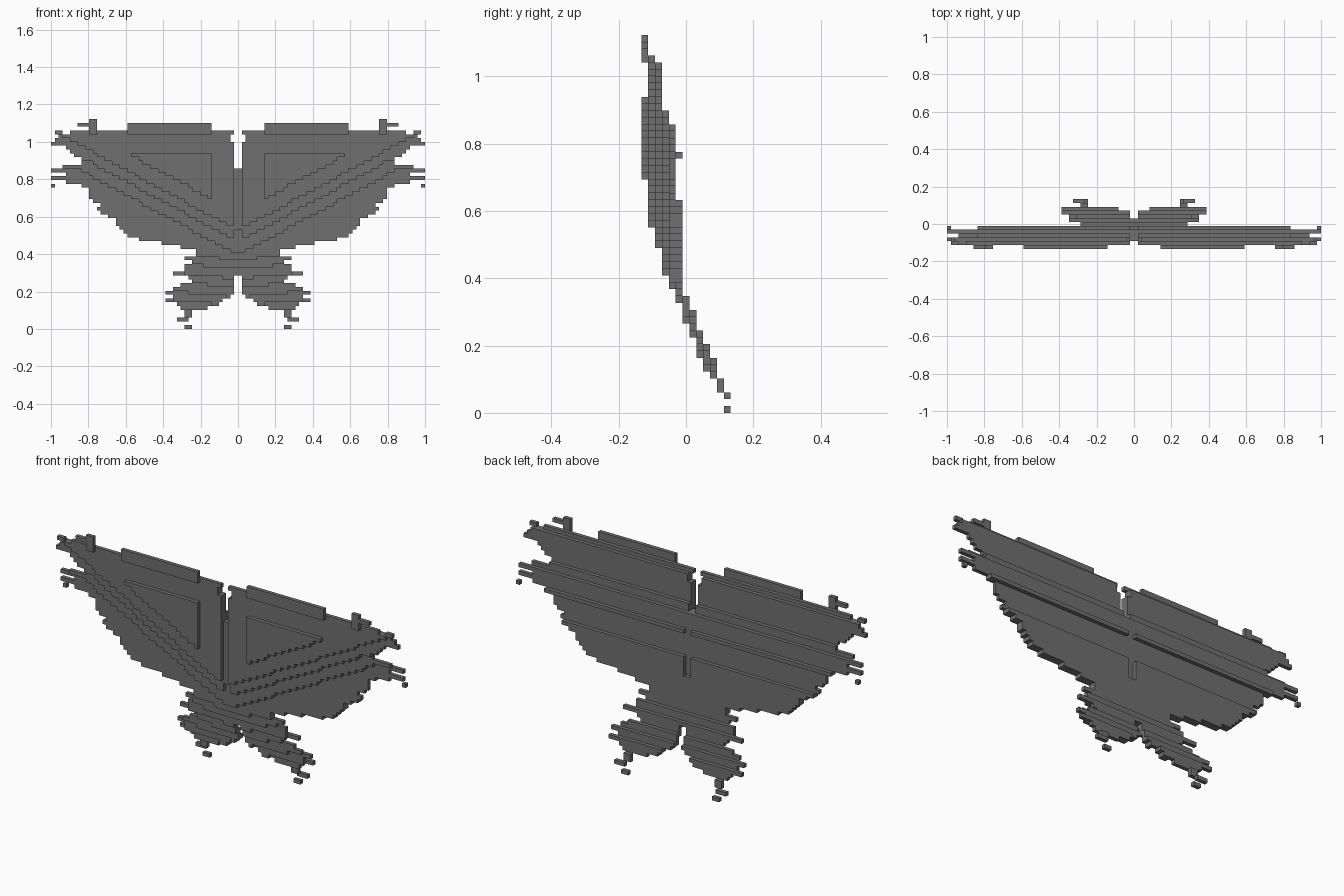
import bpy
import bmesh
from mathutils import Vector
from itertools import product

CELL = 2 / 98
DEPTH = 13

old = bpy.data.objects.get("Cube")
if old:
    bpy.data.objects.remove(old, do_unlink=True)

grey = bpy.data.materials.new("dark_grey")
grey.use_nodes = True
COLOUR = (0.16, 0.16, 0.16, 1)
grey.diffuse_color = COLOUR
grey.node_tree.nodes["Principled BSDF"].inputs["Base Color"].default_value = COLOUR


def block_part(name, cells):
    """Skin a set of (column, layer, row) blocks and mirror it across x."""
    bm = bmesh.new()
    for cell in cells:
        for axis, side in product(range(3), (0, 1)):
            near = list(cell)
            near[axis] += 2 * side - 1
            if tuple(near) in cells or near[0] < 0:
                continue
            u, v = (axis + 1) % 3, (axis + 2) % 3
            ring = []
            for du, dv in ((0, 0), (1, 0), (1, 1), (0, 1)):
                p = Vector(cell)
                p[axis] += side
                p[u] += du
                p[v] += dv
                p.y -= DEPTH / 2
                ring.append(bm.verts.new(p * CELL))
            bm.faces.new(ring if side else ring[::-1])
    bmesh.ops.remove_doubles(bm, verts=bm.verts, dist=CELL / 10)
    mesh = bpy.data.meshes.new(name)
    bm.to_mesh(mesh)
    bm.free()
    mesh.materials.append(grey)
    obj = bpy.data.objects.new(name, mesh)
    bpy.context.collection.objects.link(obj)
    mirror = obj.modifiers.new("mirror", "MIRROR")
    mirror.use_clip = True
    return obj


def box(columns, layers, rows):
    return set(product(range(*columns), range(*layers), range(*rows)))


# Main wings: row widths, diagonal terraces in front, level terraces behind
WING_START = 20
wing_width = [11, 15, 20, 26, 29, 30, 31, 32, 32, 34, 36, 37, 36, 38, 39, 39,
              39, 41, 45, 49, 45, 49, 46, 41, 41, 43, 44, 45, 49, 48, 47, 44]


def wing_front(col, row):
    rise = row - 0.54 * col
    return 1 + sum(rise < limit for limit in (25.5, 22.5, 19))


def wing_back(row):
    if row <= 30 or row == 37:
        return 5
    return 4 - sum(row > limit for limit in (41, 43, 50, 50)) + (row > 50)


wings = set()
for row, width in enumerate(wing_width, WING_START):
    inner = 2 if row in (49, 50) else 1
    back = wing_back(row)
    for col in range(inner, width):
        front = min(wing_front(col, row), back)
        wings |= box((col, col + 1), (front, back + 1), (row, row + 1))
wings |= box((48, 49), (5, 6), (37, 38))     # loose tip block
wings |= box((46, 48), (1, 2), (51, 52))     # upper tip block
block_part("main_wings", wings)

# Central body
body = box((0, 1), (2, 5), (26, 42)) | box((0, 1), (3, 6), (20, 26))
block_part("body", body)

# Raised triangles on the front of the wings
panels = {c for c in box((7, 28), (0, 1), (34, 46)) if c[2] - 0.54 * c[0] >= 30}
block_part("wing_panels", panels)

# Bars along the upper edge
block_part("top_bars", box((7, 29), (0, 1), (51, 54)))

# Small hooks near the wing tips
block_part("tip_hooks", box((37, 39), (0, 1), (51, 55)) | box((39, 42), (0, 1), (53, 54)))

# Lower wings: inner and outer column of each row, sloping backwards
tail_spans = [(12, 14), (0, 0), (13, 16), (12, 14), (12, 14), (8, 15), (5, 16),
              (4, 19), (2, 17), (1, 19), (1, 17), (1, 15), (1, 12), (1, 13),
              (0, 17), (0, 14), (0, 14), (0, 12), (0, 14), (0, 11)]
tail = set()
for row, (start, end) in enumerate(tail_spans):
    back = min(round(12.4 - 0.41 * row), 12)
    if row < 3:
        back = 12
    for col in range(start, end):
        front = min(round(11.7 - 0.41 * row + 0.04 * col), back)
        if row < 3:
            front = back
        tail |= box((col, col + 1), (front, back + 1), (row, row + 1))
block_part("lower_wings", tail)
